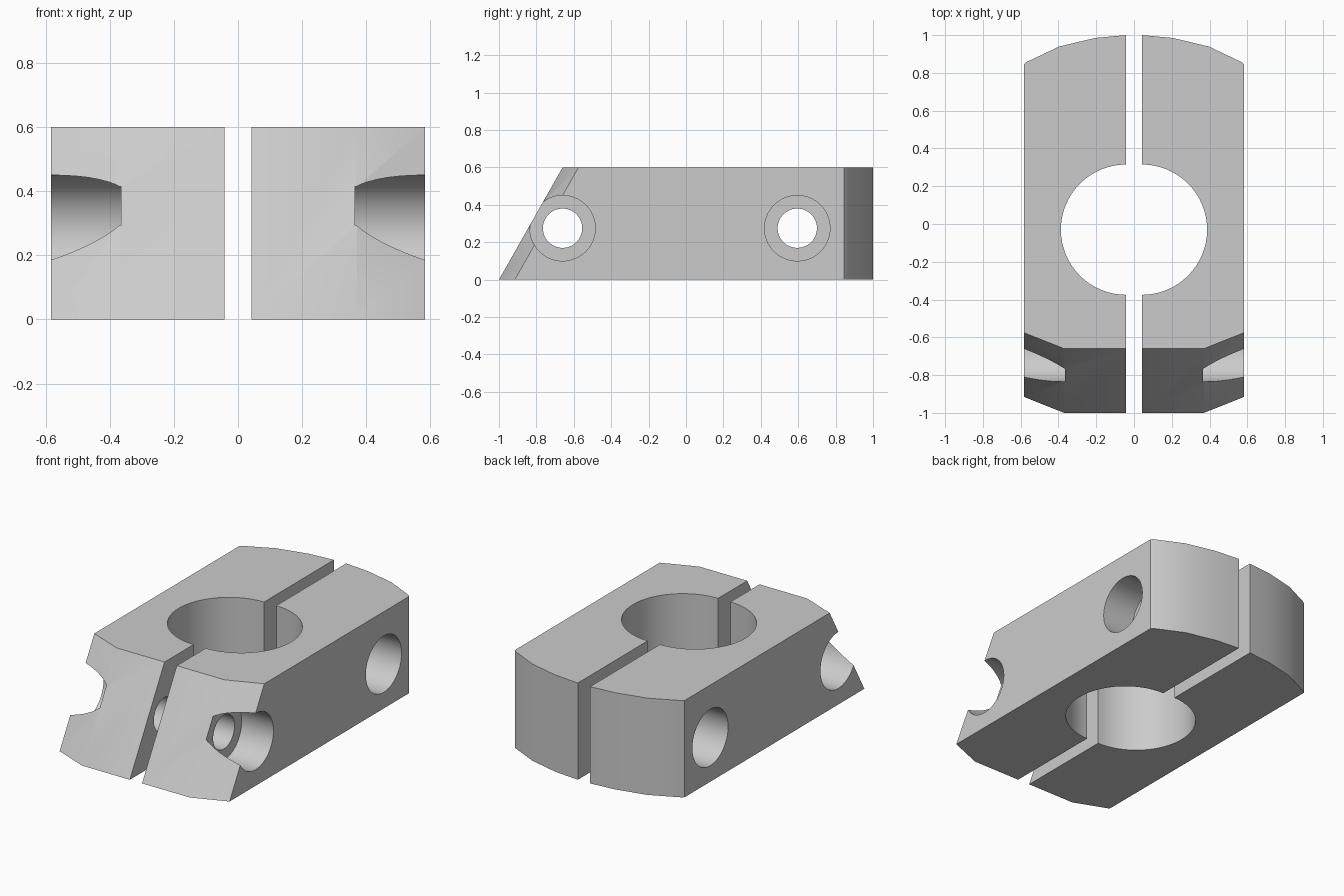
import bpy, bmesh, math
from mathutils import Matrix

cube = bpy.data.objects.get("Cube")
if cube:
    bpy.data.objects.remove(cube, do_unlink=True)

HEIGHT, SLOPE = 0.6, 0.34
INNER, OUTER = 0.042, 0.583
BOLT_Z, BOLT_YS = 0.275, (-0.66, 0.595)
SEAT_X = 0.365  # where the counterbore ends

metal = bpy.data.materials.new("light grey metal")
metal.use_nodes = True
grey = (0.6, 0.6, 0.6, 1)
metal.diffuse_color = grey
metal.node_tree.nodes["Principled BSDF"].inputs["Base Color"].default_value = grey


def add_object(name, bm):
    bmesh.ops.recalc_face_normals(bm, faces=bm.faces)
    mesh = bpy.data.meshes.new(name)
    bm.to_mesh(mesh)
    bm.free()
    mesh.materials.append(metal)
    obj = bpy.data.objects.new(name, mesh)
    bpy.context.collection.objects.link(obj)
    return obj


def cylinder(name, radius, depth, centre, along_x=False):
    bm = bmesh.new()
    turn = Matrix.Rotation(math.pi / 2, 4, "Y") if along_x else Matrix()
    bmesh.ops.create_cone(bm, cap_ends=True, segments=64, radius1=radius,
                          radius2=radius, depth=depth,
                          matrix=Matrix.Translation(centre) @ turn)
    obj = add_object(name, bm)
    obj.hide_render = True
    return obj


def clamp_half(name, side):
    # Plan outline with a rounded back and a bevelled front corner
    outline = [(INNER, -1), (0.37, -1), (OUTER, -0.915), (OUTER, 0.845),
               (0.57, 0.857), (0.395, 0.94), (0.205, 0.985), (INNER, 1)]
    bm = bmesh.new()
    base = bm.faces.new([bm.verts.new((side * x, y, 0)) for x, y in outline])
    top = bmesh.ops.extrude_face_region(bm, geom=[base])["geom"]
    for v in top:
        if isinstance(v, bmesh.types.BMVert):
            v.co.z = HEIGHT
            if v.co.y < -0.5:  # the front leans back
                v.co.y += SLOPE
    half = add_object(name, bm)

    # Central bore, then bolt holes with counterbores
    cutters = [cylinder("bore_cutter", 0.345, 2, (side * INNER, -0.03, 0.3))]
    for y in BOLT_YS:
        cutters.append(cylinder("bolt_cutter", 0.105, 2, (0, y, BOLT_Z), True))
        cutters.append(cylinder("counterbore_cutter", 0.175, 1,
                                (side * (SEAT_X + 0.5), y, BOLT_Z), True))
    for cutter in cutters:
        mod = half.modifiers.new(cutter.name, "BOOLEAN")
        mod.operation = "DIFFERENCE"
        mod.solver = "EXACT"
        mod.object = cutter

    # Bake the cuts and drop the cutters
    depsgraph = bpy.context.evaluated_depsgraph_get()
    cut_mesh = bpy.data.meshes.new_from_object(half.evaluated_get(depsgraph))
    half.modifiers.clear()
    half.data = cut_mesh
    cut_mesh.materials.clear()
    cut_mesh.materials.append(metal)
    for poly in cut_mesh.polygons:
        poly.material_index = 0
    for cutter in cutters:
        bpy.data.objects.remove(cutter, do_unlink=True)

    # Smooth curved walls, sharp edges
    bpy.ops.object.select_all(action="DESELECT")
    half.select_set(True)
    bpy.context.view_layer.objects.active = half
    bpy.ops.object.shade_smooth_by_angle(angle=math.radians(30))


clamp_half("left_clamp_half", 1)
clamp_half("right_clamp_half", -1)
